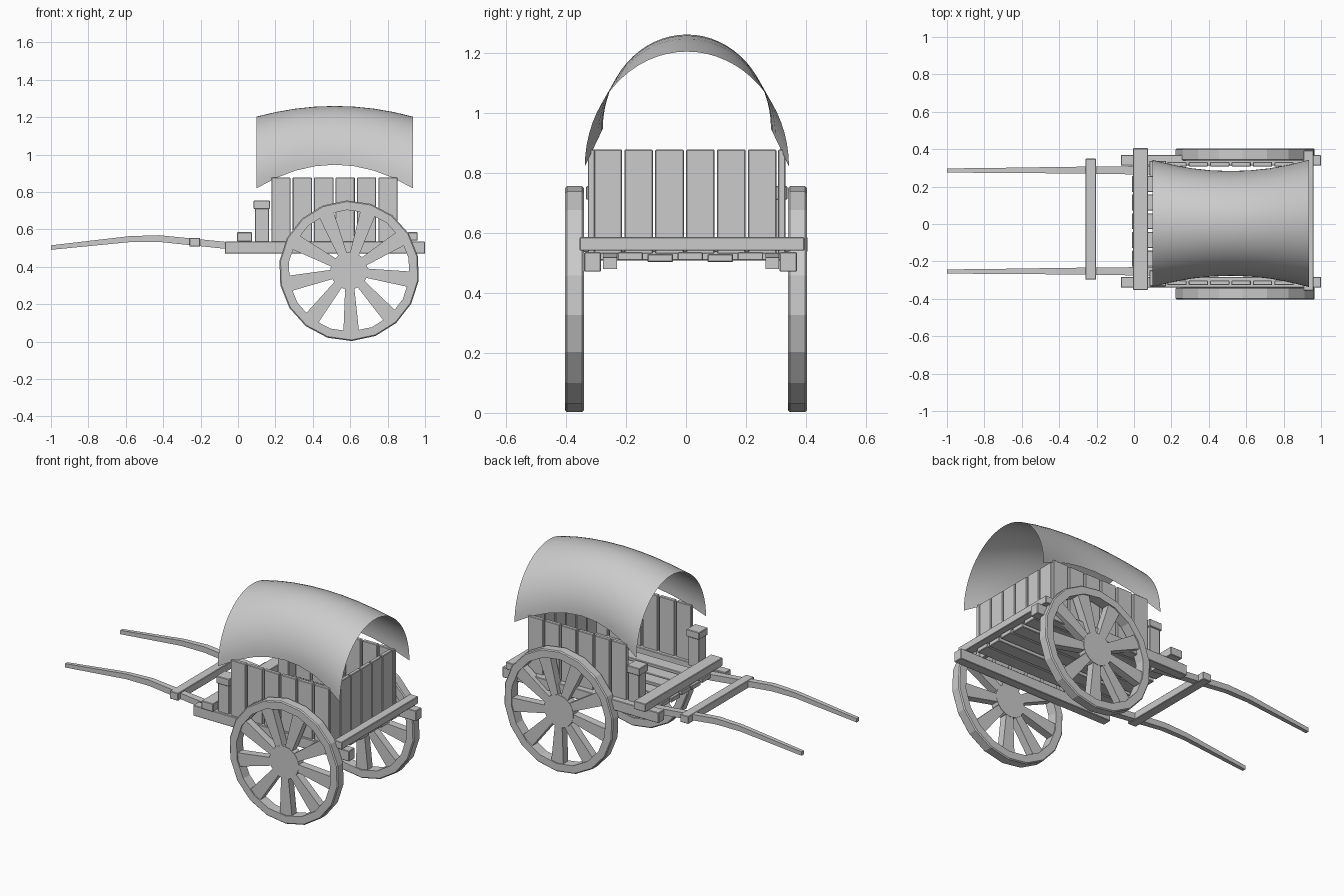
import bpy, bmesh, math
from mathutils import Matrix, Vector

if "Cube" in bpy.data.objects:
    bpy.data.objects.remove(bpy.data.objects["Cube"])


def finish(bm, name):
    bmesh.ops.recalc_face_normals(bm, faces=bm.faces)
    me = bpy.data.meshes.new(name)
    bm.to_mesh(me)
    bm.free()
    ob = bpy.data.objects.new(name, me)
    bpy.context.collection.objects.link(ob)
    return ob


def box(name, x, y, z, bevel=0.003):
    bm = bmesh.new()
    bmesh.ops.create_cube(bm, size=1)
    for v in bm.verts:
        v.co = [r[0] if c < 0 else r[1] for c, r in zip(v.co, (x, y, z))]
    ob = finish(bm, name)
    if bevel:
        m = ob.modifiers.new("bevel", 'BEVEL')
        m.width, m.segments = bevel, 1
    return ob


def loft(bm, rings, closed=False):
    """Skin a list of vertex rings; cap the ends or join them into a loop."""
    vs = [[bm.verts.new(p) for p in r] for r in rings]
    n, k = len(vs), len(vs[0])
    for i in range(n if closed else n - 1):
        a, b = vs[i], vs[(i + 1) % n]
        for j in range(k):
            bm.faces.new((a[j], a[(j + 1) % k], b[(j + 1) % k], b[j]))
    if not closed:
        bm.faces.new(vs[0])
        bm.faces.new(vs[-1])


# Wheels: 18-sided rim, nine flared spokes, flat hub
def wheel(name, cy):
    bm = bmesh.new()
    R, r, h, c = 0.376, 0.325, 0.0315, 0.006
    prof = [(r, -h), (R - c, -h), (R, -h + c), (R, h - c), (R - c, h), (r, h)]
    start = math.radians(-88)
    rings = []
    for i in range(18):
        a = start + i * math.tau / 18
        rings.append([(p * math.cos(a), y, p * math.sin(a)) for p, y in prof])
    loft(bm, rings, closed=True)
    for i in range(9):
        a = start + i * math.tau / 9
        u = Vector((math.cos(a), 0, math.sin(a)))
        t = Vector((-math.sin(a), 0, math.cos(a)))
        loft(bm, [[u * d + t * w * s + Vector((0, y, 0))
                   for s, y in ((-1, -0.024), (1, -0.024), (1, 0.024), (-1, 0.024))]
                  for d, w in ((0.07, 0.023), (0.33, 0.042))])
    bmesh.ops.create_cone(bm, cap_ends=True, segments=18, radius1=0.1, radius2=0.1,
                          depth=0.052, matrix=Matrix.Rotation(math.pi / 2, 4, 'X'))
    ob = finish(bm, name)
    ob.location = (0.594, cy, 0.379)


wheel("wheel_front", -0.3715)
wheel("wheel_back", 0.3715)

# Chassis beams and crossbeams
box("side_beam_front", (-0.07, 1.0), (-0.34, -0.283), (0.47, 0.535))
box("side_beam_back", (-0.07, 1.0), (0.312, 0.369), (0.47, 0.535))
box("front_crossbeam", (-0.005, 0.075), (-0.352, 0.405), (0.535, 0.585))
box("rear_crossbeam", (0.905, 0.96), (-0.355, 0.394), (0.54, 0.585))
box("shaft_crossbar", (-0.26, -0.203), (-0.297, 0.349), (0.508, 0.555))

# Floor boards
for i in range(5):
    y = -0.228 + i * 0.1
    drop = 0.006 * (i % 2)
    box(f"floor_board_{i}", (-0.012, 0.93), (y, y + 0.085), (0.508 - drop, 0.535 - drop))

# Side planks, rear planks
for i in range(6):
    x = 0.178 + i * 0.1145
    for side, y0 in (("front", -0.327), ("back", 0.307)):
        box(f"side_plank_{side}_{i}", (x, x + 0.103), (y0, y0 + 0.024), (0.53, 0.877))
    y = -0.308 + i * 0.1028
    box(f"rear_plank_{i}", (0.825, 0.849), (y, y + 0.095), (0.53, 0.877))

# Front posts with caps
for side, y0, y1 in (("front", -0.325, -0.255), ("back", 0.26, 0.33)):
    box(f"post_{side}", (0.09, 0.165), (y0, y1), (0.53, 0.715))
    box(f"post_cap_{side}", (0.083, 0.171), (y0 - 0.008, y1 + 0.008), (0.71, 0.755))

# Bent, tapering shafts
for side, y in (("front", (-0.254, -0.253, -0.252, -0.253)),
                ("back", (0.286, 0.287, 0.288, 0.287))):
    bm = bmesh.new()
    path = [(-1.0, 0.503, 0.011, 0.012), (-0.58, 0.548, 0.015, 0.016),
            (-0.42, 0.551, 0.017, 0.018), (0.1, 0.498, 0.023, 0.019)]
    loft(bm, [[(x, cy - w, z - t), (x, cy + w, z - t), (x, cy + w, z + t), (x, cy - w, z + t)]
              for (x, z, w, t), cy in zip(path, y)])
    finish(bm, f"shaft_{side}")

# Saddle-shaped canopy: elliptical arches, raised and narrowed mid-length
bm = bmesh.new()
NX, NA = 8, 32
grid = []
for i in range(NX + 1):
    s = i / NX * 2 - 1
    k = 1 - s * s
    w, z0, top = 0.34 - 0.06 * k, 0.82 + 0.126 * k, 1.203 + 0.057 * k
    grid.append([bm.verts.new((0.517 + 0.418 * s, 0.003 + w * math.cos(j * math.pi / NA),
                               z0 + (top - z0) * math.sin(j * math.pi / NA)))
                 for j in range(NA + 1)])
for a, b in zip(grid, grid[1:]):
    for j in range(NA):
        bm.faces.new((a[j], b[j], b[j + 1], a[j + 1])).smooth = True
finish(bm, "canopy")
